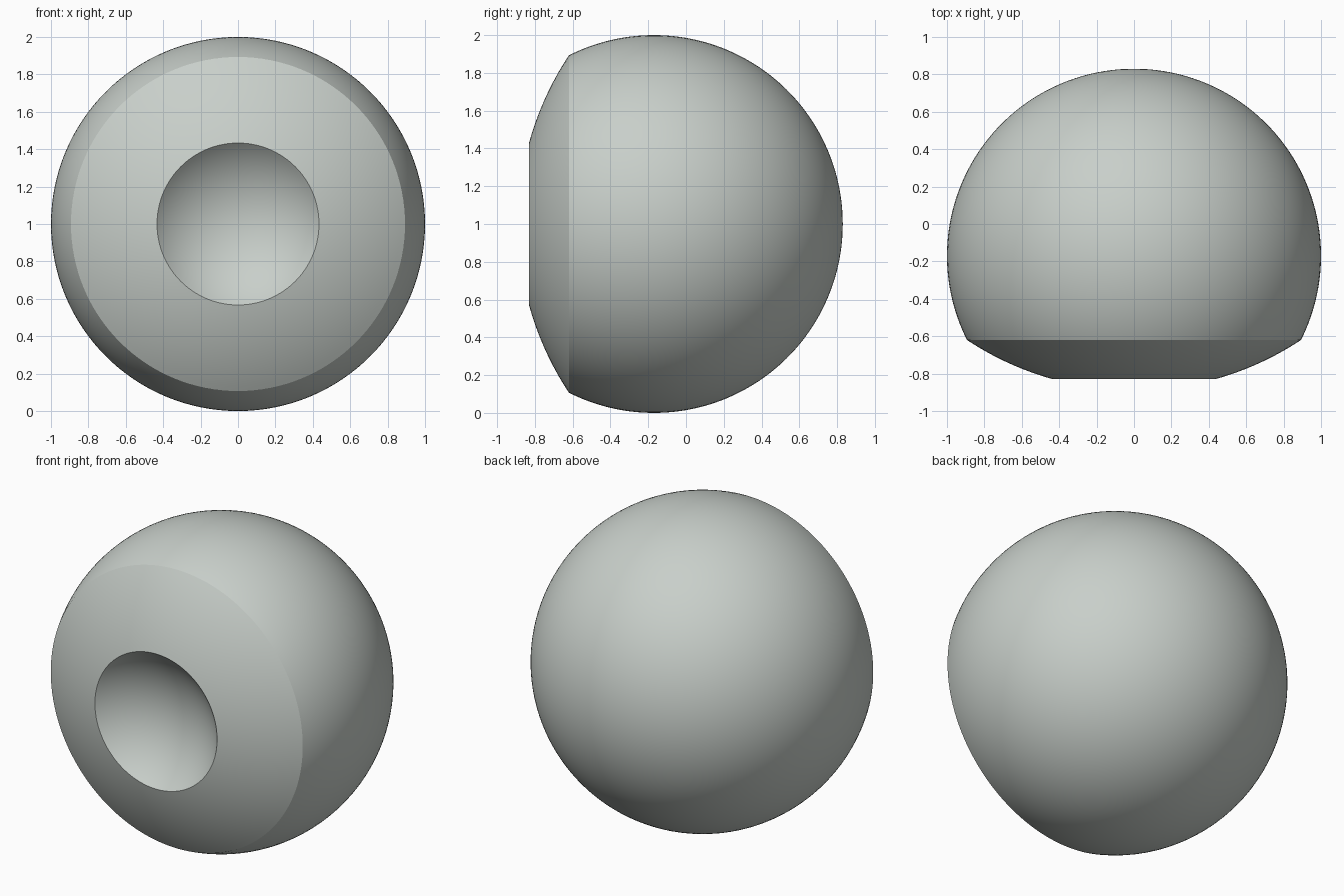
import bpy, bmesh
from math import sin, cos, asin, pi, sqrt, radians
from mathutils import Matrix, Vector

cube = bpy.data.objects.get("Cube")
if cube:
    bpy.data.objects.remove(cube, do_unlink=True)

CENTRE_Y = -0.17      # centre of the ball along the front-back axis
RIM_Y = -0.62         # where the front bulge meets the ball
FRONT_Y = -0.83       # lip of the dimple
RIM_R = sqrt(1 - (RIM_Y - CENTRE_Y) ** 2)
LIP_R = 0.433
DIMPLE_R = 0.6


def arc(centre, radius, start, end, steps, side=-1):
    """Points (radius from axis, y) on a circle centred on the axis."""
    angles = [start + (end - start) * i / steps for i in range(steps + 1)]
    return [(radius * sin(a), centre + side * radius * cos(a)) for a in angles]


# Bulge sphere through both the rim and the lip
bulge_y = ((RIM_R ** 2 - LIP_R ** 2) / (RIM_Y - FRONT_Y) + RIM_Y + FRONT_Y) / 2
bulge_r = sqrt(RIM_R ** 2 + (RIM_Y - bulge_y) ** 2)

# Profile from the back pole, over the ball and bulge, into the dimple
ball = arc(CENTRE_Y, 1, pi, asin(RIM_R), 64)
bulge = arc(bulge_y, bulge_r, asin(RIM_R / bulge_r), asin(LIP_R / bulge_r), 16)
dimple_y = FRONT_Y - sqrt(DIMPLE_R ** 2 - LIP_R ** 2)
dimple = arc(dimple_y, DIMPLE_R, asin(LIP_R / DIMPLE_R), 0, 20, side=1)
profile = ball + bulge[1:] + dimple[1:]

# Revolve the profile around the front-back axis
bm = bmesh.new()
verts = [bm.verts.new((r, y, 1)) for r, y in profile]
edges = [bm.edges.new(pair) for pair in zip(verts, verts[1:])]
bmesh.ops.spin(bm, geom=verts + edges, cent=Vector((0, 0, 1)),
               axis=Vector((0, 1, 0)), angle=2 * pi, steps=128)
bmesh.ops.remove_doubles(bm, verts=bm.verts, dist=0.0005)
bmesh.ops.dissolve_degenerate(bm, edges=bm.edges, dist=0.0001)
bmesh.ops.recalc_face_normals(bm, faces=bm.faces)
mesh = bpy.data.meshes.new("dimpled_ball")
bm.to_mesh(mesh)
bm.free()

# Pale grey-green finish
colour = (0.58, 0.624, 0.59, 1)
mat = bpy.data.materials.new("pale_grey_green")
mat.use_nodes = True
mat.diffuse_color = colour
mat.node_tree.nodes["Principled BSDF"].inputs["Base Color"].default_value = colour
mesh.materials.append(mat)

obj = bpy.data.objects.new("dimpled_ball", mesh)
bpy.context.collection.objects.link(obj)
bpy.context.view_layer.objects.active = obj
obj.select_set(True)
bpy.ops.object.shade_smooth_by_angle(angle=radians(15))
